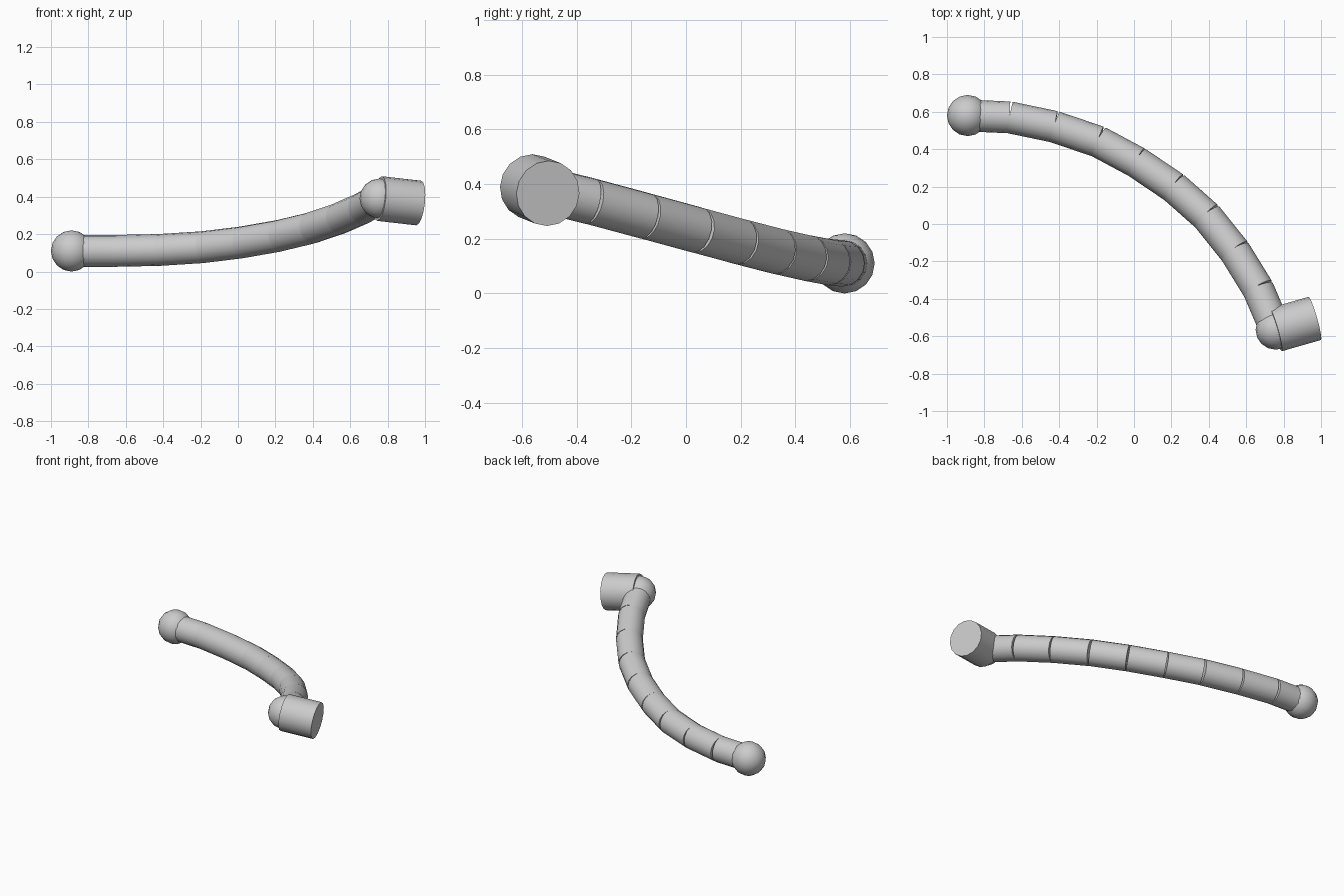
import bpy
import math
from mathutils import Vector

cube = bpy.data.objects.get("Cube")
if cube:
    bpy.data.objects.remove(cube, do_unlink=True)

grey = bpy.data.materials.new("plain_grey")
grey.use_nodes = True
colour = (0.6, 0.6, 0.6, 1)
grey.diffuse_color = colour
grey.node_tree.nodes["Principled BSDF"].inputs["Base Color"].default_value = colour


def finish(name):
    ob = bpy.context.object
    ob.name = name
    ob.data.materials.append(grey)
    bpy.ops.object.shade_smooth_by_angle(angle=math.radians(30))
    return ob


def rod(name, start, end, radius):
    """Capped cylinder between two points."""
    start, end = Vector(start), Vector(end)
    axis = end - start
    bpy.ops.mesh.primitive_cylinder_add(
        vertices=16, radius=radius, depth=axis.length, location=(start + end) / 2,
        rotation=axis.to_track_quat("Z", "Y").to_euler())
    return finish(name)


def ball(name, centre, radius):
    bpy.ops.mesh.primitive_uv_sphere_add(
        segments=16, ring_count=8, radius=radius, location=centre)
    return finish(name)


# Joint centres along the curved arm, from low end to raised end
joints = [
    (-0.89, 0.58, 0.11), (-0.665, 0.57, 0.11), (-0.425, 0.52, 0.115),
    (-0.19, 0.44, 0.13), (0.015, 0.33, 0.155), (0.215, 0.195, 0.19),
    (0.39, 0.04, 0.232), (0.54, -0.147, 0.283), (0.664, -0.348, 0.337),
    (0.757, -0.565, 0.39),
]

# Straight segments leave wedge gaps on the outside of the bend
for i, (a, b) in enumerate(zip(joints, joints[1:])):
    rod(f"arm_segment_{i + 1}", a, b, 0.085)

# Rounded ends
ball("low_end_ball", joints[0], 0.11)
ball("raised_end_ball", joints[-1], 0.107)

# Wide socket on the raised end
rod("end_socket", joints[-1], (0.966, -0.505, 0.366), 0.12)
